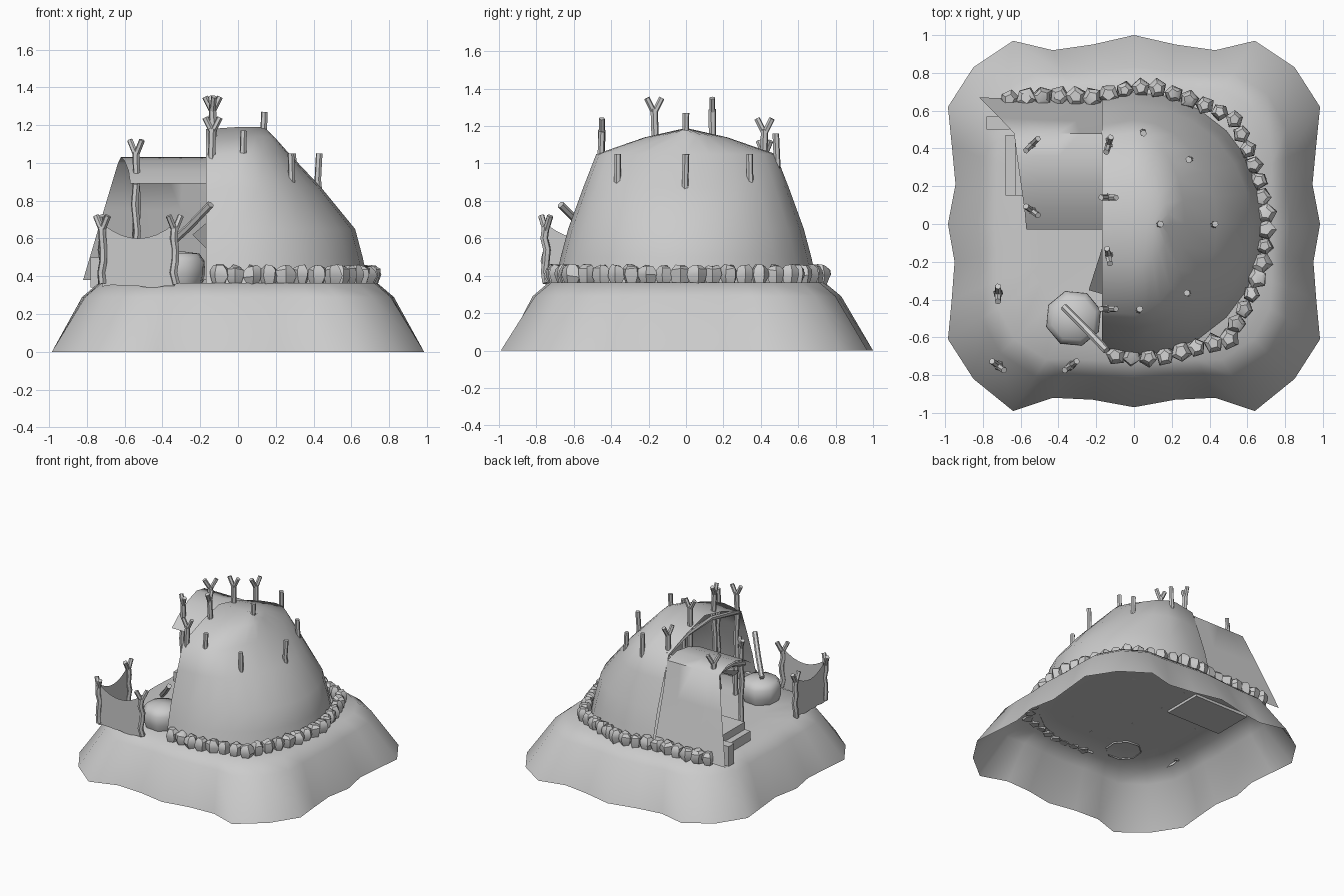
import bpy, bmesh, math, random
from mathutils import Vector

random.seed(4)
old = bpy.data.objects.get("Cube")
if old:
    bpy.data.objects.remove(old)

grey = bpy.data.materials.new("plain grey")
grey.use_nodes = True
grey.diffuse_color = (0.6, 0.6, 0.6, 1)
grey.node_tree.nodes["Principled BSDF"].inputs["Base Color"].default_value = (0.6, 0.6, 0.6, 1)
GROUND = 0.36


def finish(bm, name, angle=None, normals=True):
    bmesh.ops.remove_doubles(bm, verts=bm.verts, dist=0.0005)
    if normals:
        bmesh.ops.recalc_face_normals(bm, faces=bm.faces)
    me = bpy.data.meshes.new(name)
    bm.to_mesh(me)
    bm.free()
    ob = bpy.data.objects.new(name, me)
    bpy.context.collection.objects.link(ob)
    me.materials.append(grey)
    if angle:
        bpy.ops.object.select_all(action='DESELECT')
        ob.select_set(True)
        bpy.context.view_layer.objects.active = ob
        bpy.ops.object.shade_smooth_by_angle(angle=math.radians(angle))
    return ob


def loft(bm, rows, closed=False, caps=False):
    """Skin a list of equally long point rows."""
    rings = [[bm.verts.new(p) for p in row] for row in rows]
    n = len(rows[0])
    for a, b in zip(rings, rings[1:]):
        for i in range(n if closed else n - 1):
            j = (i + 1) % n
            bm.faces.new((a[i], a[j], b[j], b[i]))
    if caps:
        bm.faces.new(rings[0][::-1])
        bm.faces.new(rings[-1])


def tube(bm, path, radius, sides=6):
    """Round stick along a path."""
    pts = [Vector(p) for p in path]
    rows = []
    for i, p in enumerate(pts):
        d = (pts[min(i + 1, len(pts) - 1)] - pts[max(i - 1, 0)]).normalized()
        side = d.cross(Vector((0.3, 1, 0.1))).normalized()
        up = d.cross(side)
        rows.append([p + (side * math.cos(k * math.tau / sides) + up * math.sin(k * math.tau / sides)) * radius
                     for k in range(sides)])
    loft(bm, rows, True, True)


def pole(name, x, y, top, fork=None, radius=0.02):
    """Crooked upright pole, with an optional fork given as a direction."""
    bm = bmesh.new()
    end = top - (0.06 if fork else 0)
    path = []
    for i in range(6):
        w = 0.008 if i < 5 else 0
        path.append((x + random.uniform(-w, w), y + random.uniform(-w, w), GROUND + (end - GROUND) * i / 5))
    tube(bm, path, radius)
    if fork:
        for s in (-1, 1):
            dx, dy = fork[0] * s * 0.04, fork[1] * s * 0.04
            tube(bm, [(x, y, end - 0.02), (x + dx, y + dy, top)], radius * 0.8)
    return finish(bm, name, 50)


def box(name, x0, x1, y0, y1, z0, z1):
    bm = bmesh.new()
    loft(bm, [[(x0, y0, z), (x1, y0, z), (x1, y1, z), (x0, y1, z)] for z in (z0, z1)], True, True)
    return finish(bm, name)


# Mound: wavy foot, rounded shoulder, flat top, open below
half = [(0, 1), (.22, .95), (.43, .92), (.64, .97), (.85, .83), (.985, .62), (.965, .42), (.945, .21),
        (.985, 0), (.95, -.2), (.965, -.4), (.985, -.61), (.85, -.82), (.64, -.99), (.43, -.92),
        (.22, -.93), (0, -.97)]
foot = half + [(-x, y) for x, y in half[-2:0:-1]]


def mound_ring(radius, z, wave):
    ring = []
    for x, y in foot:
        r = math.hypot(x, y)
        c, s = x / r, y / r
        k = radius / (c ** 4 + s ** 4) ** 0.25
        k += (r * radius - k) * wave
        ring.append((c * k, s * k, z))
    return ring


bm = bmesh.new()
loft(bm, [[(x, y, 0) for x, y in foot], mound_ring(.83, .29, .4), mound_ring(.74, .365, .3),
          mound_ring(.5, GROUND, 0), mound_ring(.0001, GROUND, 0)], True)
finish(bm, "earth_mound", 70)

# Main hide tent: half dome, open towards -x
levels = [(.36, .69, .70), (.5, .66, .67), (.65, .62, .63), (.87, .44, .55), (1.05, .27, .48),
          (1.14, .19, .22), (1.19, .14, 0)]
bm = bmesh.new()
rows = []
for z, a, b in levels:
    arc = [(a * math.cos(t), b * math.sin(t), z) for t in
           [math.radians(-90 + 15 * i) for i in range(13)]]
    rows.append([(-.17, -b * .96, z - .012)] + arc + [(-.17, b * .96, z - .012)])
loft(bm, rows)
finish(bm, "main_tent_hide", 60)

# Side awning hide: curved roof running down into a back wall
awning = [(-.03, .89, -.57), (.08, .96, -.58), (.22, 1.01, -.60), (.36, 1.03, -.62), (.48, 1.0, -.635),
          (.56, .75, -.71), (.67, .38, -.82)]
bm = bmesh.new()
loft(bm, [[(left + (-.17 - left) * i / 4, y - .02 * i / 4 * (z < .9 and y > .5), z) for i in range(5)]
          for y, z, left in awning])
finish(bm, "awning_hide", 60)

# Loose flap at the doorway
bm = bmesh.new()
bm.faces.new([bm.verts.new(p) for p in ((-.17, -.13, .68), (-.24, -.35, .62), (-.17, -.37, .55))])
finish(bm, "door_flap")

# Forked poles of the doorway and the awning
for i, (y, top, fork) in enumerate([(.42, 1.24, (.3, 1)), (.14, 1.35, (1, 0)), (-.17, 1.35, (-.2, 1)),
                                    (-.45, 1.24, (1, 0))]):
    pole(f"door_pole_{i + 1}", -.135, y, top, fork)
pole("awning_pole_back", -.54, .42, 1.12, (.8, .8))
pole("awning_pole_front", -.54, .07, 1.12, (.8, -.6))

# Plain poles poking through the main hide
for i, (x, y, top) in enumerate([(.14, 0, 1.27), (.05, .48, 1.16), (.03, -.45, 1.17), (.28, -.365, 1.05),
                                 (.43, 0, 1.05), (.29, .34, 1.05)]):
    pole(f"tent_pole_{i + 1}", x, y, top, radius=.018)

# Cross beams under the hides
beams = {"door_beam": [(-.15, .45, 1.03), (-.15, .2, 1.1), (-.15, -.1, 1.11), (-.15, -.45, 1.03)],
         "awning_beam": [(-.54, .03, .9), (-.55, .2, .96), (-.55, .45, .97)],
         "ridge_beam": [(-.56, .4, 1.0), (-.3, .41, .99), (-.14, .42, 1.0)]}
for name, path in beams.items():
    bm = bmesh.new()
    tube(bm, path, .018)
    finish(bm, name, 50)

# Windbreak: three forked posts with two sagging hides
posts = [(-.72, -.37), (-.72, -.75), (-.335, -.75)]
for i, (x, y) in enumerate(posts):
    pole(f"windbreak_post_{i + 1}", x, y, .72, [(0, 1), (.8, -.6), (.8, .6)][i], .021)
for i, (a, b) in enumerate(zip(posts, posts[1:])):
    bm = bmesh.new()
    low, high = [], []
    for k in range(9):
        t = k / 8
        x, y = a[0] + (b[0] - a[0]) * t, a[1] + (b[1] - a[1]) * t
        low.append((x, y, .34 + random.uniform(0, .015)))
        high.append((x, y, .68 - .32 * t * (1 - t)))
    loft(bm, [low, high])
    finish(bm, f"windbreak_hide_{i + 1}", 60)

# Mortar block with its leaning pestle
bm = bmesh.new()
loft(bm, [[(-.32 + r * math.cos(k * math.tau / 8 + .3), -.5 + r * math.sin(k * math.tau / 8 + .3), z)
           for k in range(8)] for r, z in ((.13, .35), (.152, .41), (.15, .48), (.12, .52), (.0001, .535))], True)
finish(bm, "mortar", 60)
bm = bmesh.new()
tube(bm, [(-.37, -.44, .56), (-.26, -.55, .66), (-.145, -.67, .78)], .02)
finish(bm, "pestle", 50)

# Bed and small chest under the awning
box("bed_base", -.68, -.2, .15, .47, .34, .44)
box("bed_top", -.63, -.2, .15, .47, .44, .5)
box("chest", -.78, -.66, .5, .57, .34, .5)

# Ring of stones holding down the hides
line = [Vector(p) for p in ((-.66, .66), (-.46, .68), (-.2, .67), (0, .72), (.12, .72), (.4, .62), (.54, .55),
                            (.64, .3), (.7, .05), (.69, -.15), (.62, -.38), (.5, -.61), (.27, -.67),
                            (.12, -.71), (-.18, -.69))]
step, carry, spots = .088, 0, []
for a, b in zip(line, line[1:]):
    d = (b - a).length
    while carry < d:
        spots.append(a.lerp(b, carry / d))
        carry += step
    carry -= d
bm = bmesh.new()
for p in spots:
    turn, size = random.uniform(0, 3), random.uniform(.045, .058)
    rows = []
    for z, s in ((.355, .7), (.40, 1.05), (.435, .95), (.455, .55)):
        rows.append([(p.x + math.cos(turn + k * math.tau / 5) * size * s * random.uniform(.85, 1.12),
                      p.y + math.sin(turn + k * math.tau / 5) * size * s * random.uniform(.85, 1.12),
                      z + random.uniform(-.008, .008)) for k in range(5)])
    loft(bm, rows, True, True)
finish(bm, "stone_ring", 35)
